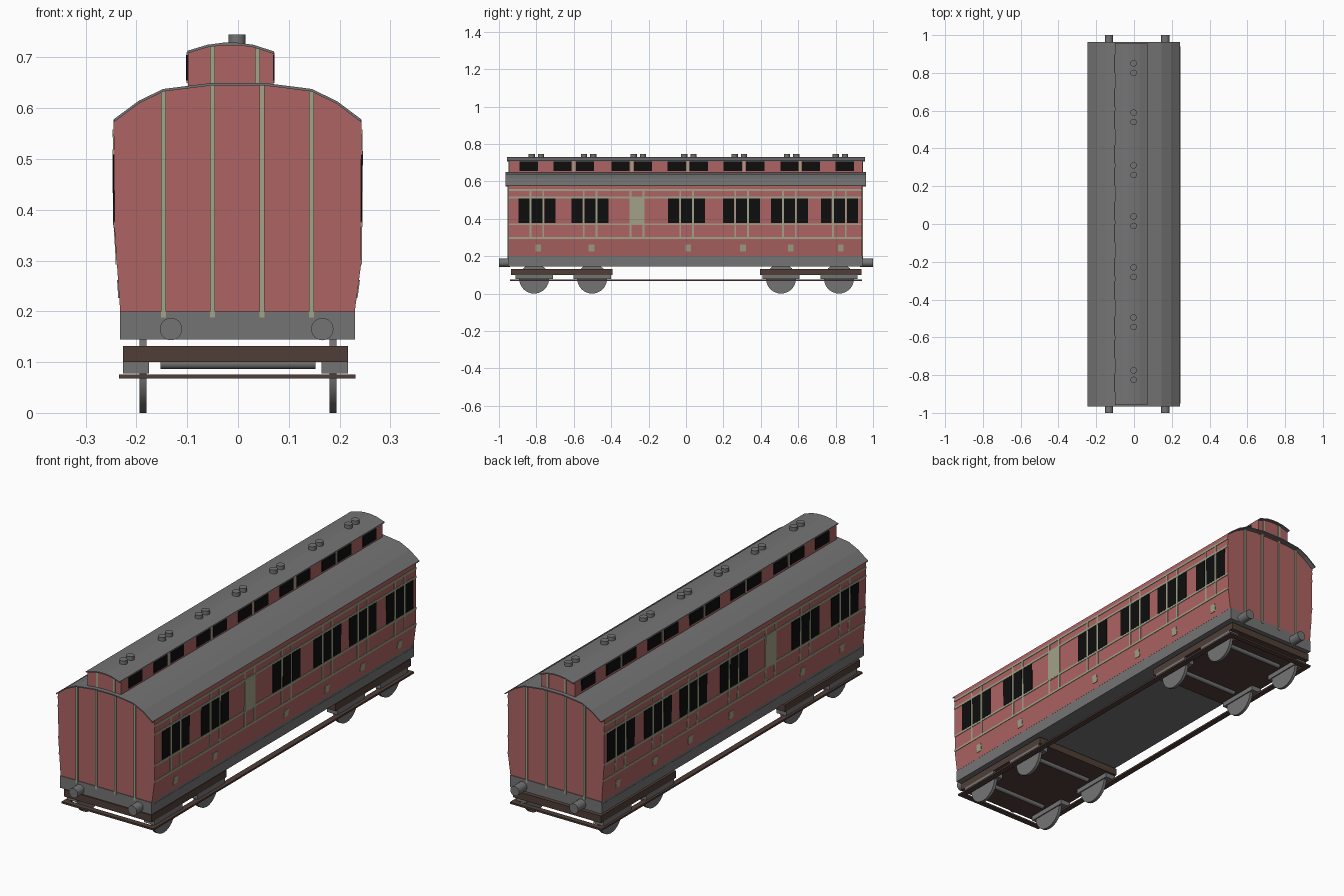
import bpy, bmesh, math
from mathutils import Matrix

if "Cube" in bpy.data.objects:
    bpy.data.objects.remove(bpy.data.objects["Cube"])


def material(name, rgb):
    m = bpy.data.materials.new(name)
    m.diffuse_color = (*rgb, 1)
    m.use_nodes = True
    m.node_tree.nodes["Principled BSDF"].inputs["Base Color"].default_value = m.diffuse_color
    return m


RED = material("maroon_red", (0.42, 0.125, 0.125))
GREY = material("roof_grey", (0.175, 0.175, 0.175))
CREAM = material("lining_sage", (0.36, 0.36, 0.25))
BLACK = material("window_black", (0.004, 0.004, 0.004))
BROWN = material("dark_brown", (0.08, 0.048, 0.038))


class Part:
    """Collects prisms and cylinders into one named object."""

    def __init__(self, name, mat):
        self.name, self.mat, self.bm = name, mat, bmesh.new()

    def prism(self, pts, y0, y1):
        bm, n = self.bm, len(pts)
        a = [bm.verts.new((x, y0, z)) for x, z in pts]
        b = [bm.verts.new((x, y1, z)) for x, z in pts]
        bm.faces.new(a)
        bm.faces.new(b[::-1])
        for i in range(n):
            j = (i + 1) % n
            bm.faces.new((a[j], a[i], b[i], b[j]))

    def box(self, x0, x1, y0, y1, z0, z1):
        self.prism([(x0, z0), (x1, z0), (x1, z1), (x0, z1)], y0, y1)

    def cyl(self, centre, r, length, axis, seg=24):
        rot = {"x": Matrix.Rotation(math.pi / 2, 4, "Y"),
               "y": Matrix.Rotation(math.pi / 2, 4, "X"),
               "z": Matrix()}[axis]
        bmesh.ops.create_cone(self.bm, cap_ends=True, segments=seg, radius1=r, radius2=r,
                              depth=length, matrix=Matrix.Translation(centre) @ rot)

    def done(self, smooth=False):
        bmesh.ops.recalc_face_normals(self.bm, faces=self.bm.faces)
        me = bpy.data.meshes.new(self.name)
        self.bm.to_mesh(me)
        self.bm.free()
        me.materials.append(self.mat)
        ob = bpy.data.objects.new(self.name, me)
        bpy.context.collection.objects.link(ob)
        if smooth:
            bpy.context.view_layer.objects.active = ob
            ob.select_set(True)
            bpy.ops.object.shade_smooth_by_angle(angle=math.radians(35))
            ob.select_set(False)


def lerp(pts, t):
    """Piecewise linear lookup of (t, value) pairs."""
    for (a, u), (b, v) in zip(pts, pts[1:]):
        if t <= b:
            return u + (v - u) * (t - a) / (b - a)
    return pts[-1][1]


# Cross-section: walls as (z, x), roof as (x, z)
LEFT = [(0.145, -0.232), (0.2, -0.232), (0.36, -0.243), (0.578, -0.245)]
RIGHT = [(0.145, 0.23), (0.2, 0.23), (0.29, 0.242), (0.578, 0.243)]
ROOF = [(-0.245, 0.578), (-0.195, 0.615), (-0.147, 0.638), (-0.05, 0.65),
        (0.05, 0.65), (0.145, 0.638), (0.195, 0.614), (0.243, 0.578)]
Y0, Y1 = -0.95, 0.94


def shell(arc, t):
    return arc + [(x * 0.995, z - t) for x, z in arc[::-1]]


# Body walls and ends
p = Part("body", RED)
p.prism([(x, z) for z, x in RIGHT[1:]] + [(x * 0.997, z - 0.003) for x, z in ROOF[::-1]]
        + [(x, z) for z, x in LEFT[1:][::-1]], Y0, Y1)
p.done()

# Grey underframe with headstocks
p = Part("underframe", GREY)
p.box(-0.2325, 0.2305, Y0, Y1, 0.145, 0.2 - 0.012)
p.box(-0.232, 0.23, Y0 - 0.003, Y0 + 0.01, 0.145, 0.2)
p.box(-0.232, 0.23, Y1 - 0.01, Y1 + 0.003, 0.145, 0.2)
p.box(-0.2315, 0.2295, Y0, Y1, 0.185, 0.2)
p.done()

# Main roof
p = Part("main_roof", GREY)
p.prism(shell(ROOF, 0.005), -0.965, 0.963)
p.done()

# Raised roof deck with its own roof
CROWN = [(-0.1, 0.713), (-0.06, 0.725), (-0.03, 0.729), (0.0, 0.729), (0.03, 0.725), (0.071, 0.712)]
p = Part("raised_deck", RED)
p.prism([(0.07, 0.64), (0.07, 0.71)] + [(x * 0.98, z - 0.003) for x, z in CROWN[::-1]]
        + [(-0.099, 0.64)], -0.945, 0.943)
p.done()
p = Part("raised_deck_roof", GREY)
p.prism(shell(CROWN, 0.005), -0.957, 0.957)
p.done()

# Pairs of roof vents
p = Part("roof_vents", GREY)
for y in (-0.80, -0.52, -0.255, 0.015, 0.285, 0.565, 0.825):
    for d in (-0.025, 0.025):
        p.cyl((-0.002, y + d, 0.732), 0.017, 0.026, "z", 16)
p.done(True)


# Plates following the sloped side walls
def plate(part, wall, y0, y1, z0, z1, t):
    s = 1 if wall is RIGHT else -1
    a, b = lerp(wall, z0), lerp(wall, z1)
    part.prism([(a - s * 0.003, z0), (a + s * t, z0), (b + s * t, z1), (b - s * 0.003, z1)], y0, y1)


BAYS = (-0.797, -0.513, 0.003, 0.297, 0.553, 0.82)
DOOR = -0.262
glass, lining, doors = Part("windows", BLACK), Part("side_lining", CREAM), Part("doors", CREAM)
for wall in (LEFT, RIGHT):
    for z in (0.297, 0.371, 0.514, 0.553):
        plate(lining, wall, Y0, Y1, z - 0.005, z + 0.005, 0.0025)
    for y in BAYS + (DOOR,):
        for d in (-0.034, 0.034):
            for z0, z1 in ((0.297, 0.371), (0.371, 0.553)):
                plate(lining, wall, y + d - 0.005, y + d + 0.005, z0, z1, 0.002)
    for y in BAYS:
        for d in (-0.07, 0, 0.07):
            plate(glass, wall, y + d - 0.029, y + d + 0.029, 0.377, 0.508, 0.0022)
        plate(lining, wall, y - 0.007, y + 0.023, 0.226, 0.262, 0.002)
    plate(doors, wall, DOOR - 0.039, DOOR + 0.039, 0.37, 0.516, 0.003)

# Raised deck windows and thin bars between each pair
for x in (-0.1, 0.07):
    for y in (-0.84, -0.66, -0.54, -0.35, -0.23, -0.05, 0.068, 0.25, 0.37, 0.553, 0.668, 0.848):
        glass.box(x - 0.002, x + 0.002, y - 0.049, y + 0.049, 0.655, 0.705)
    for y in (-0.60, -0.29, 0.009, 0.31, 0.61):
        lining.box(x - 0.0015, x + 0.0015, y - 0.006, y + 0.006, 0.65, 0.71)
for part in (glass, lining, doors):
    part.done()

# Vertical lining on both ends
p = Part("end_lining", CREAM)
for y in (Y0, Y1):
    for x in (-0.147, -0.05, 0.047, 0.145):
        p.box(x - 0.005, x + 0.005, y - 0.005, y + 0.005, 0.188, lerp(ROOF, x) - 0.005)
for y in (-0.945, 0.943):
    for x in (-0.05, 0.038):
        p.box(x - 0.005, x + 0.005, y - 0.003, y + 0.003, 0.65, lerp(CROWN, x) - 0.005)
p.done()

# Buffers
p = Part("buffers", GREY)
for x in (-0.132, 0.166):
    p.cyl((x, -0.97, 0.165), 0.022, 0.06, "y")
    p.cyl((x, 0.965, 0.165), 0.022, 0.07, "y")
p.done(True)

# Bogie frames
p = Part("bogie_frames", BROWN)
p.box(-0.226, 0.217, -0.935, -0.392, 0.1, 0.132)
p.box(-0.226, 0.217, 0.395, 0.938, 0.1, 0.132)
p.done()

# Wheels, axles and axle boxes
wheels, axles, boxes = Part("wheels", GREY), Part("axles", GREY), Part("axle_boxes", GREY)
for y in (-0.812, -0.502, 0.508, 0.818):
    for x in (-0.187, 0.187):
        wheels.cyl((x, y, 0.08), 0.08, 0.014, "x", 32)
    axles.cyl((0, y, 0.097), 0.011, 0.305, "x", 12)
    boxes.box(-0.226, -0.175, y - 0.1, y + 0.1, 0.078, 0.1)
    boxes.box(0.164, 0.217, y - 0.1, y + 0.1, 0.078, 0.1)
wheels.done(True)
axles.done(True)
boxes.done()

# Footboard ring around the running gear
p = Part("footboards", BROWN)
for x0, x1 in ((-0.234, -0.208), (0.204, 0.231)):
    p.box(x0, x1, -0.94, 0.942, 0.068, 0.076)
for y0, y1 in ((-0.94, -0.915), (0.917, 0.942)):
    p.box(-0.208, 0.204, y0, y1, 0.068, 0.076)
p.done()
